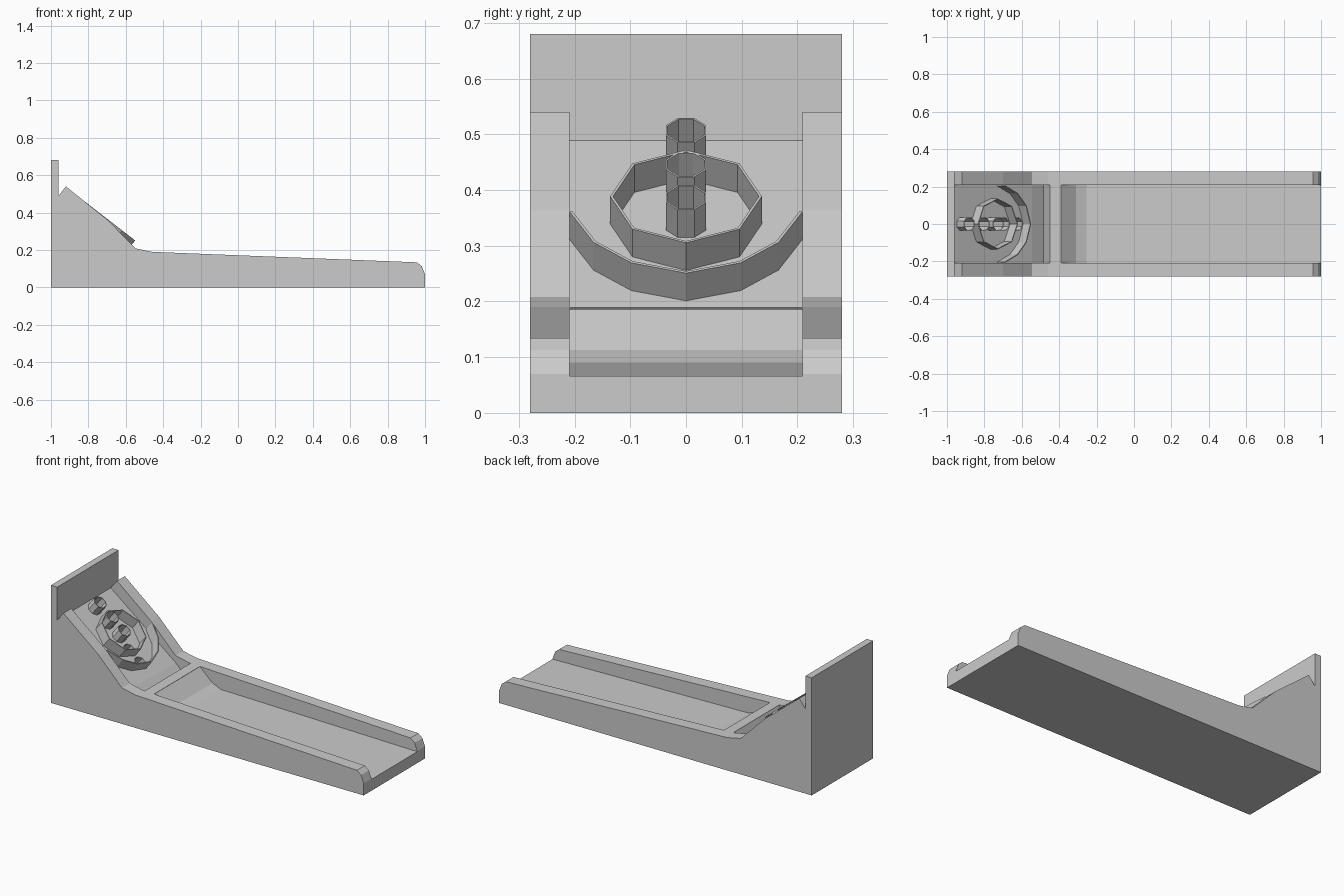
import bpy, bmesh, math
from mathutils import Vector

if "Cube" in bpy.data.objects:
    bpy.data.objects.remove(bpy.data.objects["Cube"])

ANG = math.atan(0.775)                                   # slope of the target board
DOWN = Vector((math.cos(ANG), 0, -math.sin(ANG)))        # down the board
OUT = Vector((math.sin(ANG), 0, math.cos(ANG)))          # out of the board
TOP = Vector((-0.96, 0, 0.489))                          # upper edge of the board


def board(s, y, h):
    return TOP + DOWN * s + Vector((0, y, 0)) + OUT * h


def finish(name, bm):
    bmesh.ops.recalc_face_normals(bm, faces=bm.faces)
    me = bpy.data.meshes.new(name)
    bm.to_mesh(me)
    bm.free()
    ob = bpy.data.objects.new(name, me)
    bpy.context.collection.objects.link(ob)
    return ob


def prism(name, lower, upper):
    bm = bmesh.new()
    a = [bm.verts.new(p) for p in lower]
    b = [bm.verts.new(p) for p in upper]
    bm.faces.new(a)
    bm.faces.new(b[::-1])
    for i in range(len(a)):
        j = (i + 1) % len(a)
        bm.faces.new((a[i], a[j], b[j], b[i]))
    return finish(name, bm)


def extrude_profile(name, pts, half):
    return prism(name, [(x, -half, z) for x, z in pts], [(x, half, z) for x, z in pts])


def polygon(s, r, n, turn):
    return [(s + r * math.cos(turn + math.tau * i / n), r * math.sin(turn + math.tau * i / n))
            for i in range(n)]


def wall(name, outer, inner, h0, h1, closed=True):
    """Thin upright wall on the board between two outlines."""
    bm = bmesh.new()
    rows = [[bm.verts.new(board(s, y, h)) for s, y in pts]
            for pts, h in ((outer, h0), (outer, h1), (inner, h1), (inner, h0))]
    n = len(outer)
    for i in range(n if closed else n - 1):
        j = (i + 1) % n
        for k in range(4):
            a, b = rows[k], rows[(k + 1) % 4]
            bm.faces.new((a[i], a[j], b[j], b[i]))
    if not closed:
        for i in (0, n - 1):
            bm.faces.new([r[i] for r in rows])
    return finish(name, bm)


def cut(target, cutter):
    m = target.modifiers.new(cutter.name, 'BOOLEAN')
    m.operation = 'DIFFERENCE'
    m.solver = 'EXACT'
    m.object = cutter
    cutter.hide_render = True
    cutter.hide_set(True)


# cabinet: full side outline with rails and back panel
cabinet = extrude_profile("cabinet", [
    (-1, 0), (1, 0), (1, 0.07), (0.983, 0.113), (0.957, 0.134), (-0.46, 0.19),
    (-0.546, 0.208), (-0.70, 0.363), (-0.92, 0.54), (-0.96, 0.489),
    (-0.96, 0.68), (-1, 0.68)], 0.28)

# rolling lane with launch ramp, cut between the rails
cut(cabinet, extrude_profile("lane_cutter", [
    (1.1, 0.064), (1.1, 0.4), (-0.39, 0.4), (-0.39, 0.186), (-0.31, 0.113),
    (-0.255, 0.09), (1.0, 0.066)], 0.209))

# sloped target board and ball ditch
low = board(0.525, 0, 0)
cut(cabinet, extrude_profile("board_cutter", [
    (TOP.x, TOP.z), (low.x, low.z), (-0.485, 0.11), (-0.45, 0.187),
    (-0.45, 0.75), (-0.9599, 0.75)], 0.209))

# ball holes in the board
TUBES = (0.052, 0.152, 0.248)
for i, s in enumerate(TUBES + (0.335, 0.425)):
    pts = polygon(s, 0.0355, 8, math.pi / 8)
    cut(cabinet, prism(f"hole_cutter_{i + 1}",
                       [board(a, y, -0.05) for a, y in pts],
                       [board(a, y, 0.02) for a, y in pts]))

# scoring tubes
for i, s in enumerate(TUBES):
    wall(f"scoring_tube_{i + 1}", polygon(s, 0.039, 8, math.pi / 8),
         polygon(s, 0.0355, 8, math.pi / 8), -0.004, 0.063)

# octagonal scoring ring
wall("scoring_ring", polygon(0.245, 0.136, 8, 0), polygon(0.245, 0.131, 8, 0), -0.004, 0.063)

# open outer arc that joins the rails
half = [(0.44, 0.098), (0.38, 0.166), (0.29, 0.209)]
outer = [(s, -y) for s, y in half[::-1]] + [(0.47, 0)] + half
inner = [(0.25 + (s - 0.25) * 0.975, y * 0.975) for s, y in outer]
wall("outer_arc", outer, inner, -0.004, 0.063, closed=False)
